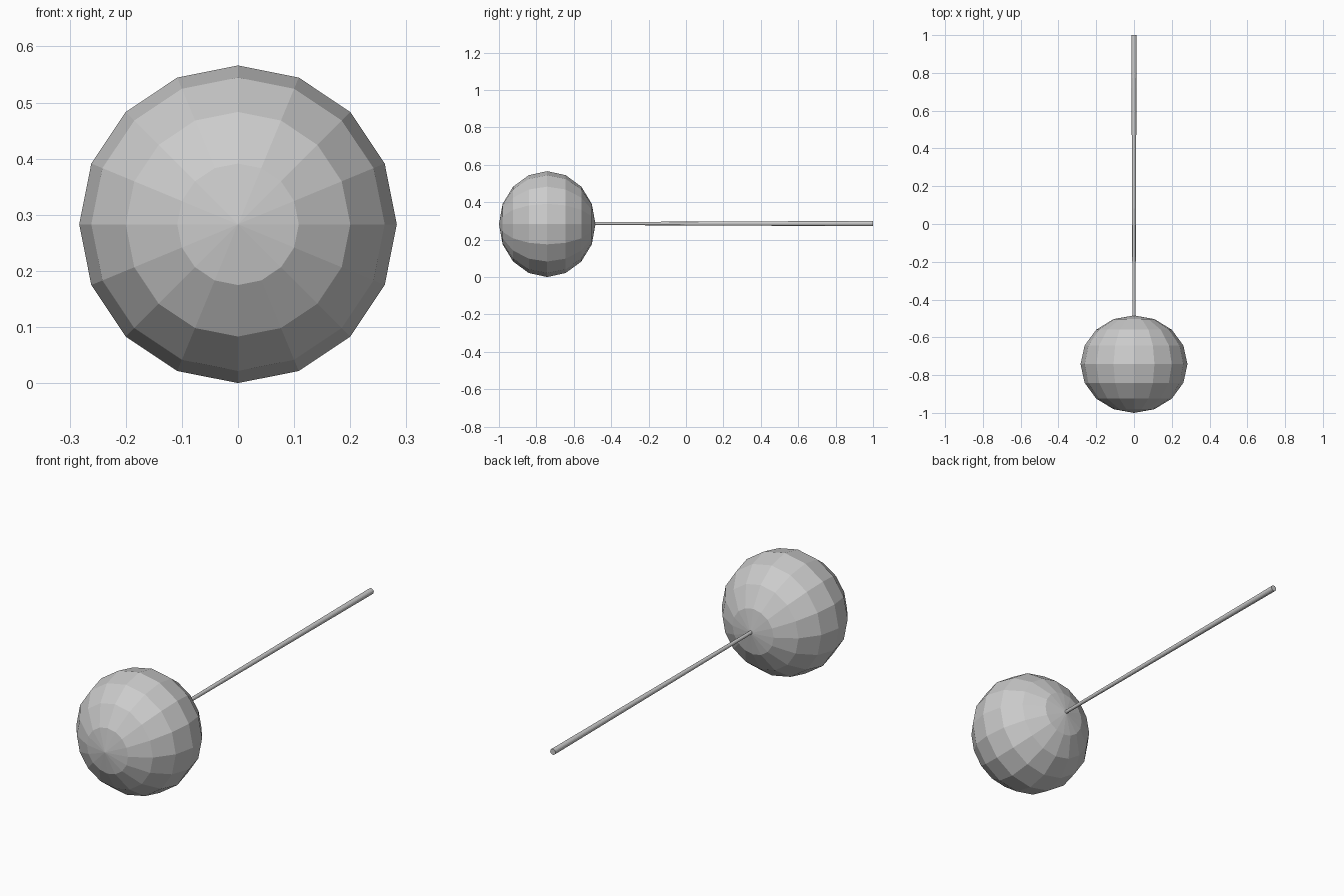
import bpy
from math import pi

if "Cube" in bpy.data.objects:
    bpy.data.objects.remove(bpy.data.objects["Cube"])

# Ball: low-poly UV sphere, poles along y, slightly flattened front to back
bpy.ops.mesh.primitive_uv_sphere_add(segments=16, ring_count=8, radius=1,
                                     location=(0, -0.742, 0.283), rotation=(pi / 2, 0, 0))
ball = bpy.context.object
ball.name = "ball"
ball.scale = (0.283, 0.283, 0.258)

# Stick: slim rod tapering towards the ball, its thin end sunk just inside
y0, y1 = -0.52, 1.0
bpy.ops.mesh.primitive_cone_add(vertices=16, radius1=0.014, radius2=0.008, depth=y1 - y0,
                                location=(0, (y0 + y1) / 2, 0.286), rotation=(pi / 2, 0, 0))
bpy.context.object.name = "stick"
